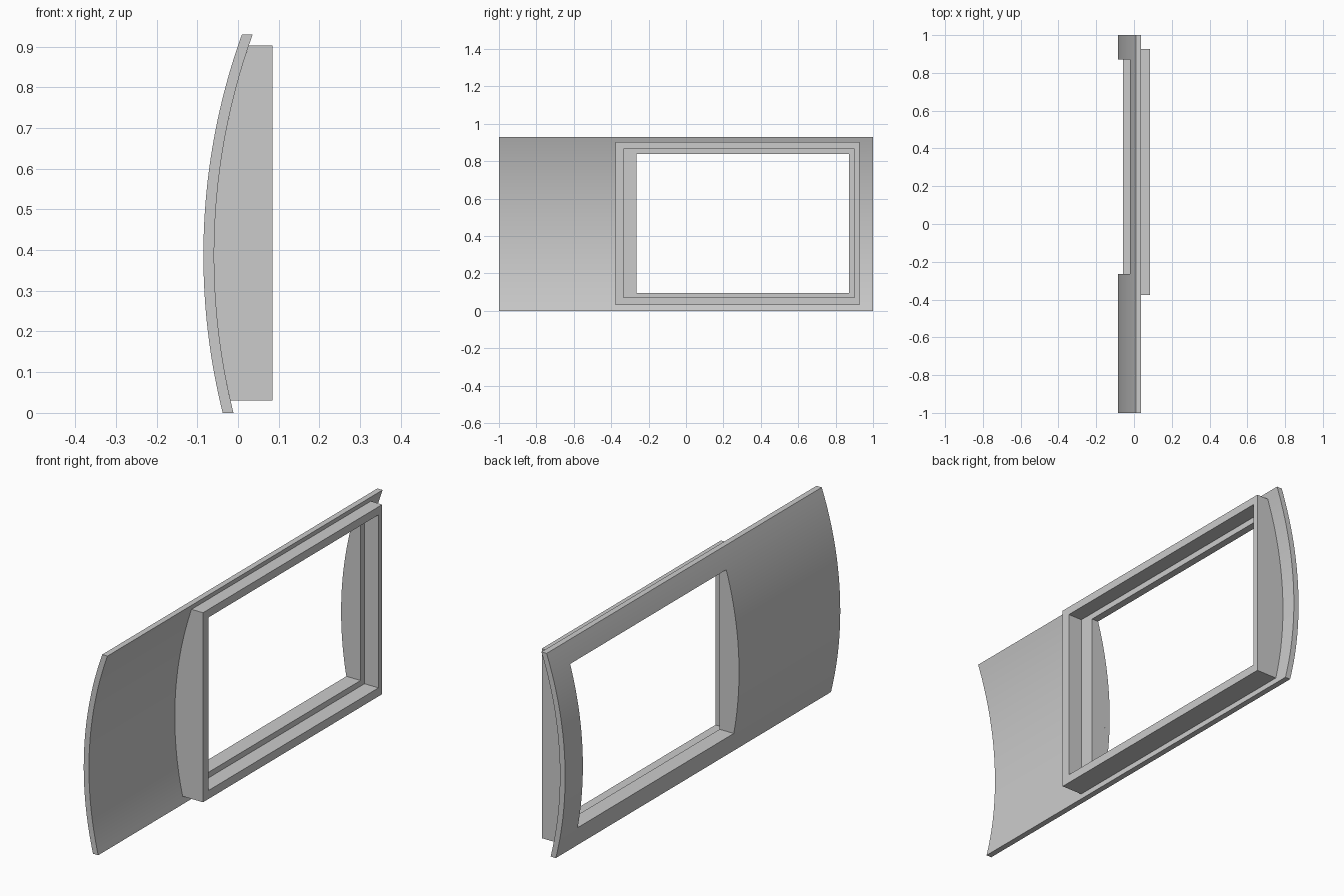
import bpy
import bmesh
import math

cube = bpy.data.objects.get("Cube")
if cube:
    bpy.data.objects.remove(cube, do_unlink=True)

# Single grey finish
grey = bpy.data.materials.new("light_grey")
grey.use_nodes = True
colour = (0.6, 0.6, 0.6, 1)
grey.diffuse_color = colour
grey.node_tree.nodes["Principled BSDF"].inputs["Base Color"].default_value = colour

HEIGHT = 0.929
RADIUS, BULGE_Z = 1.604, 0.387
OUTER_X, INNER_X, FRONT_X = -0.085, -0.0585, 0.085
STEPS = 40


def arc(start_x, z0, z1):
    """Points of the bowed section from z0 up to z1."""
    points = []
    for i in range(STEPS + 1):
        z = z0 + (z1 - z0) * i / STEPS
        sag = RADIUS - math.sqrt(RADIUS ** 2 - (z - BULGE_Z) ** 2)
        points.append((start_x + sag, z))
    return points


def extrude_profile(name, profile, y0, y1):
    """Sweep an x-z outline along y into a closed solid."""
    bm = bmesh.new()
    face = bm.faces.new([bm.verts.new((x, y0, z)) for x, z in profile])
    swept = bmesh.ops.extrude_face_region(bm, geom=[face])["geom"]
    verts = [g for g in swept if isinstance(g, bmesh.types.BMVert)]
    bmesh.ops.translate(bm, verts=verts, vec=(0, y1 - y0, 0))
    bmesh.ops.recalc_face_normals(bm, faces=bm.faces)
    mesh = bpy.data.meshes.new(name)
    bm.to_mesh(mesh)
    bm.free()
    mesh.materials.append(grey)
    obj = bpy.data.objects.new(name, mesh)
    bpy.context.collection.objects.link(obj)
    return obj


def box(name, x0, x1, y0, y1, z0, z1):
    return extrude_profile(name, [(x0, z0), (x1, z0), (x1, z1), (x0, z1)], y0, y1)


def select_only(obj):
    bpy.ops.object.select_all(action='DESELECT')
    obj.select_set(True)
    bpy.context.view_layer.objects.active = obj


def cut(obj, cutter):
    mod = obj.modifiers.new("cut", 'BOOLEAN')
    mod.operation = 'DIFFERENCE'
    mod.solver = 'EXACT'
    mod.object = cutter
    select_only(obj)
    bpy.ops.object.modifier_apply(modifier=mod.name)


# Bowed panel
panel = extrude_profile(
    "curved_panel",
    arc(OUTER_X, 0, HEIGHT) + arc(INNER_X, 0, HEIGHT)[::-1], -1, 1)

# Window frame, its back following the panel
frame = extrude_profile(
    "window_frame",
    arc(INNER_X, 0.031, 0.903) + [(FRONT_X, 0.903), (FRONT_X, 0.031)], -0.376, 0.927)

# Window opening through both parts, and the stepped recess in the frame
opening = box("opening_cutter", -0.3, 0.3, -0.264, 0.871, 0.096, 0.839)
recess = box("recess_cutter", 0.014, 0.3, -0.335, 0.9, 0.07, 0.866)
cut(panel, opening)
cut(frame, opening)
cut(frame, recess)
for cutter in (opening, recess):
    bpy.data.objects.remove(cutter, do_unlink=True)

# Smooth bow with crisp edges
for part in (panel, frame):
    select_only(part)
    bpy.ops.object.shade_smooth_by_angle(angle=math.radians(30))
